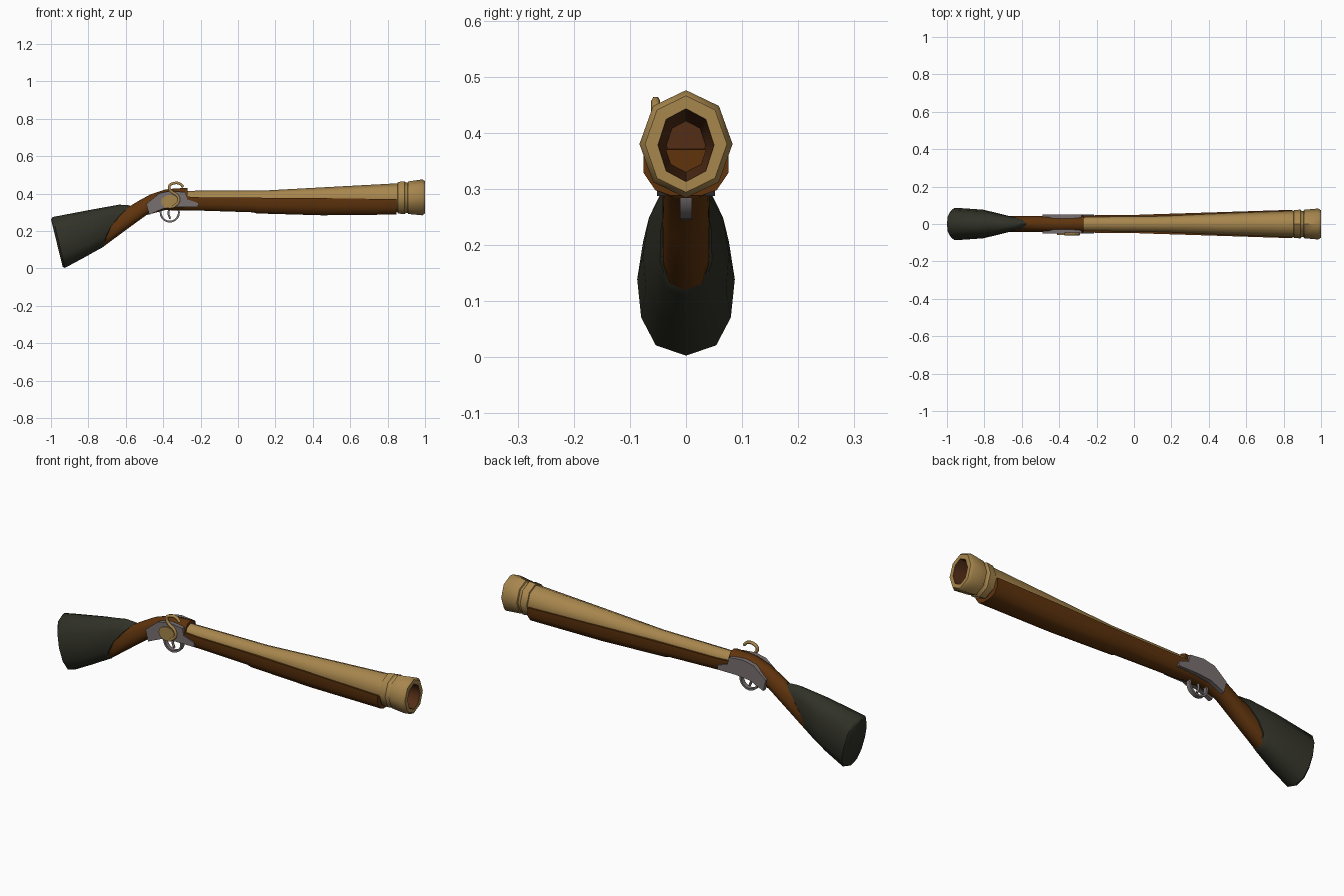
import bpy, bmesh, math
from math import sin, cos, pi, radians
from mathutils import Vector

if "Cube" in bpy.data.objects:
    bpy.data.objects.remove(bpy.data.objects["Cube"])


def material(name, rgb):
    m = bpy.data.materials.new(name)
    m.diffuse_color = (*rgb, 1)
    m.use_nodes = True
    m.node_tree.nodes["Principled BSDF"].inputs["Base Color"].default_value = m.diffuse_color
    return m


BRASS = material("brass", (0.39, 0.24, 0.075))
WOOD = material("brown wood", (0.115, 0.034, 0.004))
DARK = material("dark butt leather", (0.030, 0.031, 0.020))
STEEL = material("grey steel", (0.19, 0.16, 0.16))
BORE = material("bore brown", (0.085, 0.026, 0.008))


def loft(name, rings, mats, loop=False, angle=50):
    """Skin a list of equal-length point rings; cap the ends unless looped."""
    bm = bmesh.new()
    vs = [[bm.verts.new(p) for p in r] for r in rings]
    n = len(vs[0])
    for i in range(len(vs) if loop else len(vs) - 1):
        a, b = vs[i], vs[(i + 1) % len(vs)]
        for k in range(n):
            j = (k + 1) % n
            bm.faces.new((a[k], a[j], b[j], b[k]))
    if not loop:
        bm.faces.new(vs[0])
        bm.faces.new(vs[-1])
    bmesh.ops.recalc_face_normals(bm, faces=bm.faces)
    me = bpy.data.meshes.new(name)
    bm.to_mesh(me)
    bm.free()
    for m in mats:
        me.materials.append(m)
    me.shade_smooth()
    me.set_sharp_from_angle(angle=radians(angle))
    ob = bpy.data.objects.new(name, me)
    bpy.context.collection.objects.link(ob)
    return ob


def octagon(x, cz, ry, rz):
    return [(x, ry * sin(k * pi / 4), cz + rz * cos(k * pi / 4)) for k in range(8)]


def slanted(top, bottom, w_top, w_bot, bow=0.0, n=12):
    """Rounded cross-section spanning a top and a bottom point in the xz plane."""
    out = []
    for k in range(n):
        a = 2 * pi * k / n
        t = 0.5 + 0.5 * cos(a)                      # 1 top, 0 bottom
        s = math.copysign(abs(sin(a)) ** 0.75, sin(a)) if abs(sin(a)) > 1e-6 else 0
        w = w_bot + (w_top - w_bot) * t
        out.append((bottom[0] + (top[0] - bottom[0]) * t + bow * 4 * t * (1 - t),
                    s * w, bottom[1] + (top[1] - bottom[1]) * t))
    return out


def plate(name, outline, y0, y1, mat):
    return loft(name, [[(x, y, z) for x, z in outline] for y in (y0, y1)], [mat], angle=30)


def rod(name, pts, y, r, mat):
    cu = bpy.data.curves.new(name, 'CURVE')
    cu.dimensions = '3D'
    cu.bevel_depth, cu.bevel_resolution, cu.resolution_u = r, 1, 4
    cu.use_fill_caps = True
    sp = cu.splines.new('BEZIER')
    sp.bezier_points.add(len(pts) - 1)
    for bp, (x, z) in zip(sp.bezier_points, pts):
        bp.co = (x, y, z)
        bp.handle_left_type = bp.handle_right_type = 'AUTO'
    cu.materials.append(mat)
    ob = bpy.data.objects.new(name, cu)
    bpy.context.collection.objects.link(ob)
    return ob


# Barrel with flared muzzle bands and a tapering bore
barrel = loft("barrel", [octagon(*r) for r in (
    (-0.29, 0.373, 0.040, 0.042), (0.15, 0.372, 0.044, 0.045),
    (0.50, 0.375, 0.058, 0.061), (0.853, 0.378, 0.070, 0.077),
    (0.855, 0.378, 0.074, 0.084), (0.890, 0.378, 0.077, 0.088),
    (0.896, 0.378, 0.070, 0.081), (0.907, 0.378, 0.070, 0.081),
    (0.910, 0.378, 0.076, 0.087), (0.985, 0.380, 0.083, 0.096),
    (1.0, 0.380, 0.073, 0.086), (1.0, 0.378, 0.050, 0.065),
    (0.80, 0.378, 0.035, 0.043))], [BRASS, BORE])
for f in barrel.data.polygons:
    vs = [barrel.data.vertices[i].co for i in f.vertices]
    if f.center.x > 0.75 and max(math.hypot(v.y, v.z - 0.378) for v in vs) < 0.068:
        f.material_index = 1


# Fore-end: U-shaped wooden trough under the barrel
def trough(x, zt, zb, w):
    h = zt - zb
    half = [(w, zt), (w, zt - 0.5 * h), (0.72 * w, zb + 0.12 * h), (0.35 * w, zb)]
    return [(x, y, z) for y, z in half] + [(x, -y, z) for y, z in reversed(half)]


loft("fore_end", [trough(*r) for r in (
    (-0.29, 0.385, 0.310, 0.045), (-0.20, 0.380, 0.309, 0.047), (0.08, 0.378, 0.300, 0.050),
    (0.10, 0.378, 0.294, 0.052), (0.45, 0.376, 0.284, 0.063), (0.848, 0.370, 0.288, 0.076))],
    [WOOD], angle=40)

# Wooden grip sweeping from the breech down into the butt
loft("grip", [slanted(*r) for r in (
    ((-0.66, 0.315), (-0.78, 0.105), 0.034, 0.050),
    ((-0.575, 0.335), (-0.715, 0.120), 0.034, 0.050),
    ((-0.530, 0.362), (-0.600, 0.205), 0.036, 0.048),
    ((-0.470, 0.395), (-0.490, 0.285), 0.039, 0.044),
    ((-0.390, 0.422), (-0.390, 0.312), 0.040, 0.043),
    ((-0.330, 0.428), (-0.330, 0.310), 0.041, 0.045),
    ((-0.270, 0.430), (-0.270, 0.310), 0.043, 0.047))], [WOOD])

# Dark butt with a rounded heel and a bowed front edge
loft("butt", [slanted(*r) for r in (
    ((-1.000, 0.262), (-0.937, 0.008), 0.068, 0.074),
    ((-0.990, 0.275), (-0.925, 0.003), 0.083, 0.091),
    ((-0.780, 0.315), (-0.830, 0.054), 0.070, 0.083),
    ((-0.635, 0.341), (-0.735, 0.107), 0.040, 0.066, -0.025),
    ((-0.575, 0.337), (-0.718, 0.116), 0.032, 0.058, -0.032))], [DARK])

# Lock plates on both sides
lock = [(-0.49, 0.345), (-0.475, 0.287), (-0.40, 0.32), (-0.32, 0.328), (-0.215, 0.328),
        (-0.215, 0.35), (-0.272, 0.37), (-0.28, 0.407), (-0.36, 0.415), (-0.42, 0.402)]
for side, label in ((-1, "front"), (1, "back")):
    plate("lock_plate_" + label, lock, side * 0.030, side * 0.052, STEEL)

# Hammer: round boss and a swan-neck hook, on the front side only
disc = [(-0.365 + 0.046 * cos(k * pi / 8), 0.357 + 0.036 * sin(k * pi / 8)) for k in range(16)]
plate("hammer_boss", disc, -0.045, -0.058, BRASS)
rod("hammer_hook", [(-0.293, 0.435), (-0.310, 0.452), (-0.340, 0.456), (-0.368, 0.438),
                    (-0.355, 0.410), (-0.325, 0.390), (-0.317, 0.358), (-0.345, 0.330)],
    -0.054, 0.008, BRASS)

# Trigger guard ring and trigger
guard = []
for k in range(20):
    a = 2 * pi * k / 20
    guard.append([(-0.365 + r * cos(a), y, 0.299 + r * sin(a))
                  for r, y in ((0.054, -0.011), (0.054, 0.011), (0.044, 0.011), (0.044, -0.011))])
loft("trigger_guard", guard, [STEEL], loop=True, angle=40)
rod("trigger", [(-0.365, 0.325), (-0.372, 0.295), (-0.362, 0.265)], 0, 0.006, STEEL)
